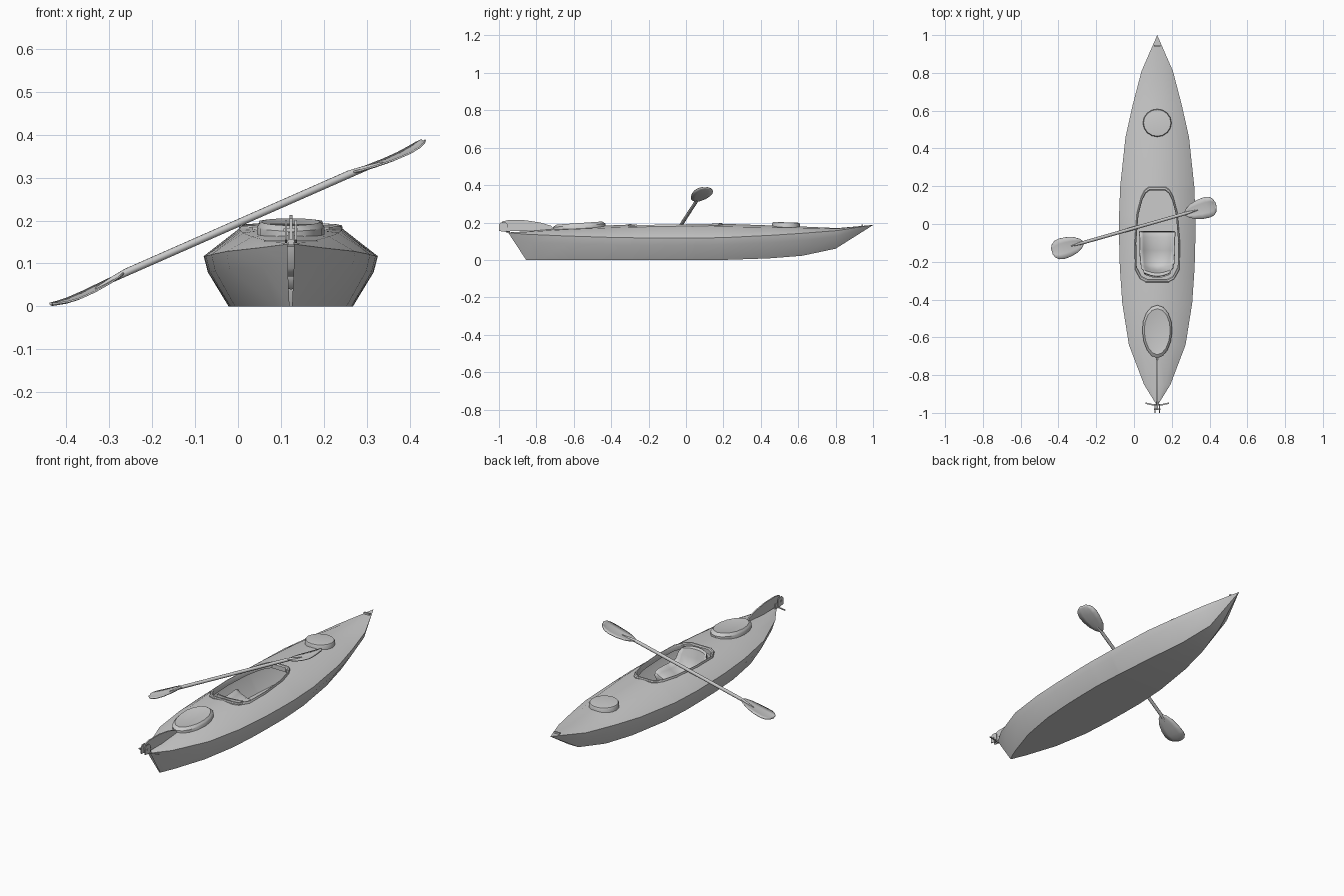
import bpy, bmesh, math
from mathutils import Vector

if "Cube" in bpy.data.objects:
    bpy.data.objects.remove(bpy.data.objects["Cube"])

CX = 0.123  # centre line of the boat


def make(name, verts, faces, angle=40, mirror=False, thick=0, offset=0):
    me = bpy.data.meshes.new(name)
    me.from_pydata([tuple(v) for v in verts], [], faces)
    ob = bpy.data.objects.new(name, me)
    bpy.context.collection.objects.link(ob)
    bm = bmesh.new()
    bm.from_mesh(me)
    if mirror:
        g = bm.verts[:] + bm.edges[:] + bm.faces[:]
        bmesh.ops.mirror(bm, geom=g, axis='X', merge_dist=-1)
    bmesh.ops.remove_doubles(bm, verts=bm.verts, dist=0.0005)
    bmesh.ops.dissolve_degenerate(bm, edges=bm.edges, dist=0.0003)
    bmesh.ops.recalc_face_normals(bm, faces=bm.faces)
    bm.to_mesh(me)
    bm.free()
    if thick:
        m = ob.modifiers.new("thickness", 'SOLIDIFY')
        m.thickness, m.offset = thick, offset
    bpy.context.view_layer.objects.active = ob
    bpy.ops.object.select_all(action='DESELECT')
    ob.select_set(True)
    bpy.ops.object.shade_smooth_by_angle(angle=math.radians(angle))
    return ob


def loft(rows, closed=False, cap=False):
    n = len(rows[0])
    verts = [p for r in rows for p in r]
    faces = []
    for i in range(len(rows) - 1):
        for j in range(n if closed else n - 1):
            k = (j + 1) % n
            faces.append((i*n + j, i*n + k, (i+1)*n + k, (i+1)*n + j))
    if cap:
        faces.append(tuple(range(n)))
        faces.append(tuple(range(len(verts) - n, len(verts))))
    return verts, faces


# hull stations: y, half width, sheer z, ridge z, keel y, keel z, bottom half width
HULL = [(-0.95, 0.008, 0.145, 0.147, -0.855, 0, 0.003),
        (-0.85, 0.070, 0.137, 0.153, -0.78, 0, 0.035),
        (-0.64, 0.150, 0.128, 0.171, -0.60, 0, 0.095),
        (-0.42, 0.185, 0.121, 0.184, -0.40, 0, 0.130),
        (-0.20, 0.200, 0.117, 0.193, -0.20, 0, 0.143),
        (0.02, 0.203, 0.117, 0.196, 0.02, 0, 0.145),
        (0.20, 0.196, 0.119, 0.193, 0.20, 0, 0.135),
        (0.46, 0.168, 0.132, 0.184, 0.44, 0.008, 0.105),
        (0.63, 0.130, 0.143, 0.178, 0.62, 0.022, 0.070),
        (0.81, 0.083, 0.157, 0.170, 0.80, 0.060, 0.030),
        (1.00, 0.000, 0.187, 0.187, 1.00, 0.186, 0.000)]

# cockpit opening: y, half width
COCKPIT = [(-0.294, 0.055), (-0.28, 0.083), (-0.23, 0.110), (-0.10, 0.113), (0.05, 0.101),
           (0.13, 0.080), (0.165, 0.062), (0.18, 0.042)]


def station(y):
    for a, b in zip(HULL, HULL[1:]):
        if a[0] <= y <= b[0]:
            t = (y - a[0]) / (b[0] - a[0])
            return tuple(p + (q - p) * t for p, q in zip(a, b))


def deck_z(x, y):
    s = station(y)
    w, zs, zr = max(s[1], 1e-4), s[2], s[3]
    knee = zs + 0.8 * (zr - zs)
    r = abs(x) / w
    return zr + (knee - zr) * r / 0.6 if r < 0.6 else knee + (zs - knee) * (r - 0.6) / 0.4


# hull and deck in one half loft, open at the cockpit
stations = sorted([(s[0], 0) for s in HULL if not -0.29 < s[0] < 0.18]
                  + COCKPIT + [(-0.297, 0), (0.183, 0), (0.02, 0.104)])
rows = []
for y, c in stations:
    _, w, zs, zr, yk, zk, wb = station(y)
    k = 0.68
    rows.append([(0, yk, zk), (wb, yk, zk),
                 (wb + (w*0.965 - wb) * 0.95, yk + (y - yk)*k, zk + (zs - zk)*k),
                 (w, y, zs), (max(0.6*w, c), y, deck_z(max(0.6*w, c), y)), (c, y, deck_z(c, y))])
v, f = loft(rows)
hull = make("hull", v, f, 32, mirror=True)
hull.location.x = CX


# raised rings used for cockpit rim and hatch lids
def ring(name, outline, cy, levels, cap):
    rows = []
    for s, dz in levels:
        rows.append([(x*s, cy + (y - cy)*s, z + dz) for x, y, z in outline])
    v, f = loft(rows, True)
    if cap:
        n = len(outline)
        f.append(tuple(range(len(v) - n, len(v))))
    ob = make(name, v, f, 35)
    ob.location.x = CX


half = [(c, y, deck_z(c, y)) for y, c in COCKPIT]
rim = half + [(-x, y, z) for x, y, z in reversed(half)]
ring("cockpit_rim", rim, -0.06,
     [(1.07, -0.012), (1.07, 0.005), (1.05, 0.009), (1.01, 0.009), (0.985, 0.004), (0.985, -0.02)], False)


def oval(cy, rx, ry, z, slope, taper=0, n=16):
    pts = []
    for i in range(n):
        a = 2*math.pi*i/n
        y = math.sin(a)
        pts.append((rx*math.cos(a)*(1 + taper*y), cy + ry*y, z + slope*ry*y))
    return pts


ring("rear_hatch", oval(-0.57, 0.079, 0.14, 0.178, 0.06, 0.06), -0.57,
     [(1, -0.02), (1, 0.006), (0.95, 0.012), (0.87, 0.019), (0.84, 0.018)], True)
ring("front_hatch", oval(0.535, 0.076, 0.074, 0.180, -0.03, 0), 0.535,
     [(1, -0.02), (1, 0.012), (0.95, 0.02), (0.86, 0.021)], True)

# seat: y, z, half width, side lift
SEAT = [(-0.04, 0.04, 0.095, 0.06), (-0.045, 0.085, 0.095, 0.035), (-0.07, 0.093, 0.093, 0.035),
        (-0.14, 0.075, 0.092, 0.05), (-0.21, 0.072, 0.088, 0.055), (-0.235, 0.09, 0.085, 0.05),
        (-0.25, 0.14, 0.085, 0.02), (-0.262, 0.182, 0.075, -0.005), (-0.275, 0.187, 0.07, -0.008),
        (-0.282, 0.14, 0.07, 0)]
rows = [[(CX + hw*t, y + (0.02*t*t if y < -0.22 else 0), z + lift*abs(t)**3)
         for t in (-1, -0.8, -0.4, 0, 0.4, 0.8, 1)] for y, z, hw, lift in SEAT]
v, f = loft(rows)
make("seat", v, f, 50, thick=0.006)

# paddle, along a slanted axis
MID = Vector((0, -0.022, 0.194))
AX = Vector((1, 0.285, 0.44))
D = AX.normalized()
SIDE = Vector((-0.285, 1, 0)).normalized()
UP = D.cross(SIDE)


def tube(name, stops, n=10):
    rows = []
    for t, r, dip in stops:
        c = MID + AX*t + UP*dip
        rows.append([c + SIDE*r*math.cos(2*math.pi*i/n) + UP*r*math.sin(2*math.pi*i/n) for i in range(n)])
    v, f = loft(rows, True, True)
    make(name, v, f, 50)


tube("paddle_shaft", [(-0.335, 0.002, -0.006), (-0.29, 0.007, -0.002), (-0.26, 0.009, 0),
                      (0.26, 0.009, 0), (0.29, 0.007, -0.002), (0.335, 0.002, -0.006)])

# blades: distance, half width, dip below the axis
BLADE = [(0.268, 0.008, -0.002), (0.283, 0.025, -0.004), (0.31, 0.042, -0.007), (0.35, 0.053, -0.010),
         (0.385, 0.056, -0.010), (0.41, 0.050, -0.007), (0.425, 0.036, -0.003), (0.434, 0.014, 0)]
for s, name in ((-1, "paddle_blade_left"), (1, "paddle_blade_right")):
    rows = [[MID + AX*(s*t) + SIDE*(hw*k) + UP*(dip + 0.004*k*k) for k in (-1, -0.5, 0, 0.5, 1)]
            for t, hw, dip in BLADE]
    v, f = loft(rows)
    make(name, v, f, 50, thick=0.004)


# flat plates from a side profile (y, z)
def plate(name, prof, x, t):
    rows = [[(x + s*t/2, y, z) for y, z in prof] for s in (-1, 1)]
    v, f = loft(rows, True, True)
    make(name, v, f, 30)


def box(name, x, y, z, sx, sy, sz):
    plate(name, [(y - sy/2, z - sz/2), (y + sy/2, z - sz/2), (y + sy/2, z + sz/2), (y - sy/2, z + sz/2)], x, sx)


# stowed rudder and its bracket
plate("rudder_blade", [(-0.985, 0.155), (-0.80, 0.153), (-0.74, 0.158), (-0.71, 0.168), (-0.72, 0.182),
                       (-0.78, 0.200), (-0.86, 0.212), (-0.95, 0.213), (-0.985, 0.205)], CX, 0.007)
for s, name in ((-1, "rudder_cheek_left"), (1, "rudder_cheek_right")):
    plate(name, [(-1.0, 0.155), (-0.955, 0.148), (-0.955, 0.19), (-0.965, 0.201), (-0.99, 0.201), (-1.0, 0.19)],
          CX + s*0.0115, 0.005)
box("rudder_post", CX, -0.95, 0.158, 0.014, 0.02, 0.03)
box("rudder_pin", CX, -0.98, 0.178, 0.034, 0.008, 0.008)

# steering crossbar, bowed backwards at its middle
rows = []
for x in (-0.062, -0.03, 0, 0.03, 0.062):
    y = -0.958 + 2.5*x*x
    rows.append([(CX + x, y + a, 0.152 + b) for a, b in ((-0.004, -0.002), (0.004, -0.002), (0.004, 0.002), (-0.004, 0.002))])
v, f = loft(rows, True, True)
make("rudder_crossbar", v, f, 30)

# bow handle
box("bow_handle", CX, 0.943, 0.186, 0.034, 0.009, 0.009)
box("bow_handle_post", CX, 0.943, 0.178, 0.01, 0.008, 0.014)
